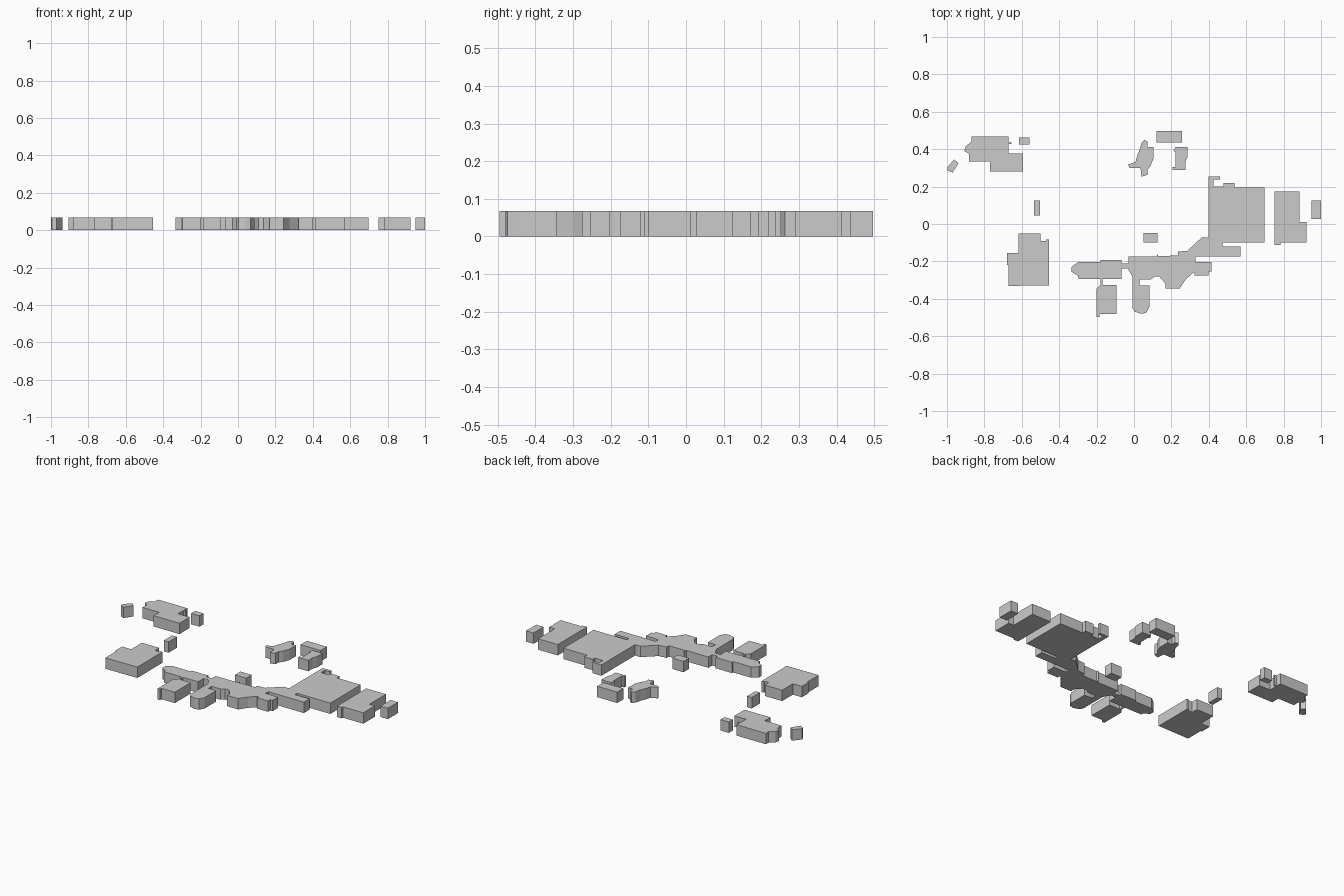
import bpy, bmesh

HEIGHT = 0.067


def prism(name, outline):
    """Extrude a ground outline straight up to the common roof height."""
    bm = bmesh.new()
    base = bm.faces.new([bm.verts.new((x, y, 0)) for x, y in outline])
    top = bmesh.ops.extrude_face_region(bm, geom=[base], use_keep_orig=True)
    for item in top["geom"]:
        if isinstance(item, bmesh.types.BMVert):
            item.co.z = HEIGHT
    bmesh.ops.recalc_face_normals(bm, faces=bm.faces)
    mesh = bpy.data.meshes.new(name)
    bm.to_mesh(mesh)
    bm.free()
    obj = bpy.data.objects.new(name, mesh)
    bpy.context.collection.objects.link(obj)
    return obj


def block(name, x0, y0, x1, y1):
    return prism(name, [(x0, y0), (x1, y0), (x1, y1), (x0, y1)])


def unite(main, others):
    """Fuse touching wings into one building without inner walls."""
    for other in others:
        mod = main.modifiers.new("union", 'BOOLEAN')
        mod.operation, mod.solver, mod.object = 'UNION', 'EXACT', other
    deps = bpy.context.evaluated_depsgraph_get()
    mesh = bpy.data.meshes.new_from_object(main.evaluated_get(deps))
    main.modifiers.clear()
    main.data = mesh
    for other in others:
        bpy.data.objects.remove(other)


# Main complex: large hall, stepped concourse and west wing
hall = prism("main_complex", [
    (.398, .253), (.46, .253), (.46, .237), (.425, .237), (.425, .2),
    (.479, .2), (.479, .22), (.537, .22), (.537, .194), (.698, .194),
    (.698, -.1), (.473, -.1), (.473, -.121), (.57, -.121), (.57, -.175),
    (.235, -.175), (.235, -.148), (.286, -.143), (.361, -.073), (.398, -.073)])
concourse = prism("concourse", [
    (-.03, -.174), (.12, -.174), (.125, -.16), (.13, -.172), (.24, -.168),
    (.329, -.168), (.329, -.202), (.414, -.202), (.414, -.255),
    (.398, -.255), (.398, -.276), (.323, -.276), (.323, -.255),
    (.275, -.298), (.243, -.346), (.168, -.346), (.168, -.319),
    (.136, -.282), (.11, -.282), (.088, -.298), (.03, -.298), (.03, -.33),
    (.083, -.33), (.083, -.442), (.067, -.474), (.04, -.48),
    (.003, -.469), (-.008, -.448), (-.008, -.282), (-.03, -.244)])
west_wing = prism("west_wing", [
    (-.02, -.212), (-.02, -.239), (-.067, -.239), (-.067, -.293),
    (-.168, -.293), (-.168, -.325), (-.094, -.325), (-.094, -.48),
    (-.184, -.48), (-.184, -.496), (-.2, -.496), (-.2, -.345),
    (-.178, -.325), (-.178, -.293), (-.297, -.293), (-.3, -.277),
    (-.334, -.255), (-.334, -.23), (-.3, -.204), (-.178, -.204),
    (-.178, -.193), (-.067, -.193), (-.067, -.212)])
unite(hall, [concourse, west_wing])

# East building
prism("east_building", [
    (.751, .173), (.885, .173), (.885, .012), (.922, .012),
    (.922, -.1), (.783, -.1), (.783, -.111), (.751, -.111)])

# North pair of irregular houses
prism("north_house", [
    (.056, .451), (.072, .44), (.072, .413), (.104, .413), (.104, .35),
    (.088, .31), (.072, .29), (.072, .263), (.04, .253), (.035, .3),
    (-.024, .3), (-.032, .317), (.008, .333), (.019, .371), (.03, .397),
    (.04, .435)])
prism("north_annex", [
    (.211, .39), (.222, .413), (.286, .413), (.286, .36), (.275, .333),
    (.275, .29), (.206, .29), (.206, .306), (.222, .306), (.222, .385)])

# Northwest and southwest buildings
prism("northwest_building", [
    (-.87, .467), (-.672, .467), (-.672, .435), (-.656, .435),
    (-.656, .428), (-.672, .428), (-.672, .378), (-.594, .378),
    (-.594, .28), (-.77, .28), (-.77, .333), (-.883, .333),
    (-.883, .375), (-.907, .39), (-.9, .415), (-.87, .44)])
prism("southwest_building", [
    (-.618, -.051), (-.5, -.051), (-.5, -.092), (-.47, -.092),
    (-.47, -.084), (-.455, -.084), (-.455, -.328), (-.671, -.331),
    (-.671, -.22), (-.679, -.22), (-.679, -.155), (-.618, -.155)])

# Turned shed at the west edge
prism("west_shed", [
    (-1, .3), (-.962, .345), (-.938, .325), (-.97, .275), (-.995, .285)])

# Plain rectangular blocks
for name, *corners in [
        ("north_block", .12, .436, .256, .497),
        ("northwest_shed", -.615, .424, -.559, .463),
        ("central_shed", -.535, .045, -.503, .125),
        ("courtyard_block", .05, -.1, .126, -.047),
        ("east_shed", .949, .028, 1, .125)]:
    block(name, *corners)
